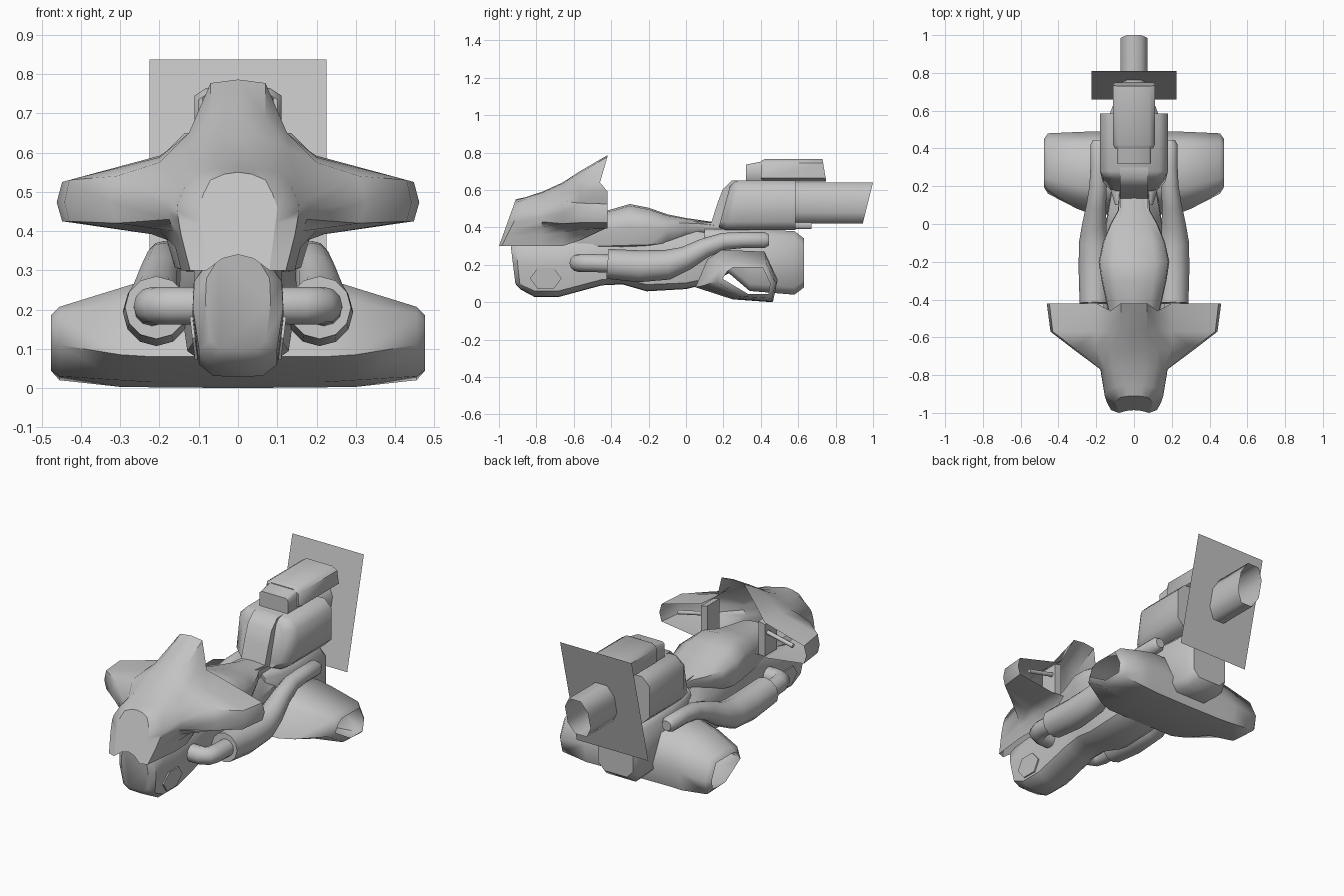
import bpy, bmesh, math
from mathutils import Vector

GREY = bpy.data.materials.new("light_grey")
GREY.diffuse_color = (0.55, 0.55, 0.55, 1)


def finish(name, verts, faces, mirror=False, angle=50, recalc=True):
    me = bpy.data.meshes.new(name)
    me.from_pydata(verts, [], faces)
    bm = bmesh.new()
    bm.from_mesh(me)
    if mirror:
        new = bmesh.ops.duplicate(bm, geom=bm.verts[:] + bm.edges[:] + bm.faces[:])["geom"]
        for v in (g for g in new if isinstance(g, bmesh.types.BMVert)):
            v.co.x *= -1
        bmesh.ops.reverse_faces(bm, faces=[g for g in new if isinstance(g, bmesh.types.BMFace)])
    bmesh.ops.remove_doubles(bm, verts=bm.verts, dist=0.0005)
    if recalc:
        bmesh.ops.recalc_face_normals(bm, faces=bm.faces)
    bm.to_mesh(me)
    bm.free()
    me.materials.append(GREY)
    me.shade_smooth()
    me.set_sharp_from_angle(angle=math.radians(angle))
    ob = bpy.data.objects.new(name, me)
    bpy.context.collection.objects.link(ob)
    return ob


def loft(name, rings, closed=True, caps=(True, True), **kw):
    n = len(rings[0])
    verts = [p for r in rings for p in r]
    faces = []
    for i in range(len(rings) - 1):
        for j in range(n if closed else n - 1):
            k = (j + 1) % n
            faces.append((i*n + j, i*n + k, (i+1)*n + k, (i+1)*n + j))
    if caps[0]:
        faces.append(tuple(range(n)))
    if caps[1]:
        faces.append(tuple(range(len(verts) - n, len(verts))))
    return finish(name, verts, faces, **kw)


def hull_ring(y, zb, zt, hw, slant=0.0):
    """Rounded boat-like ring; slant shifts y along the height."""
    h = zt - zb
    half = [(.55, .01), (.86, .1), (1, .5), (.97, .75), (.6, .96)]
    pts = [(0, 0)] + half + [(0, 1)] + [(-a, b) for a, b in reversed(half)]
    return [(a * hw, y + slant * b, zb + b * h) for a, b in pts]


def box_ring(y, zb, zt, hw, c, slant=0.0, cz=None):
    """Rectangle ring with chamfered corners."""
    cz = cz or c
    pts = [(hw - c, zb), (hw, zb + cz), (hw, zt - cz), (hw - c, zt)]
    pts += [(-x, z) for x, z in reversed(pts)]
    return [(x, y + slant * (z - zb) / (zt - zb), z) for x, z in pts]


def tube(name, path, sides=12, caps=(True, True), **kw):
    """Round tube along (x, y, z, radius) points."""
    pts = [Vector(p[:3]) for p in path]
    rings = []
    for i, p in enumerate(pts):
        t = (pts[min(i + 1, len(pts) - 1)] - pts[max(i - 1, 0)]).normalized()
        u = t.cross(Vector((0, 0, 1))).normalized()
        w = u.cross(t)
        rings.append([tuple(p + path[i][3] * (u * math.cos(a) + w * math.sin(a)))
                      for a in (2 * math.pi * k / sides for k in range(sides))])
    return loft(name, rings, caps=caps, **kw)


# Lower hull with slanted flat nose panel
loft("lower_hull", [hull_ring(*s) for s in (
    (-.912, .098, .34, .083, -.03), (-.885, .068, .34, .115, -.03), (-.81, .028, .35, .116),
    (-.68, .028, .35, .116), (-.45, .09, .40, .115), (-.34, .095, .42, .125),
    (-.21, .058, .42, .15), (.0, .07, .40, .15), (.12, .10, .38, .13), (.24, .16, .36, .11))], angle=35)

# Hexagonal side plates on the nose
hexa = [(-.75 + .085 * math.cos(k * math.pi / 3), .127 + .064 * math.sin(k * math.pi / 3))
        for k in range(6)]
loft("side_plate", [[(x + .12 * (z - .127), y, z) for y, z in hexa] for x in (.109, .1165)], mirror=True)

# Tank and narrow saddle
loft("tank", [hull_ring(*s) for s in (
    (-.62, .28, .47, .10), (-.42, .28, .49, .145), (-.30, .28, .525, .172), (-.2, .285, .505, .187),
    (-.10, .30, .47, .165), (.0, .34, .45, .125), (.07, .36, .44, .085), (.2, .36, .42, .075))])

# Seat back rising into the rear body
loft("seat_back", [[(x, y, z) for y, z in (
    (.02, .39), (.02, .435), (.135, .425), (.165, .52), (.195, .60), (.245, .651), (.3, .651), (.3, .39))]
    for x in (-.075, .075)], angle=75)
loft("rear_body", [box_ring(.175, .40, .62, .125, .03, .06), box_ring(.215, .385, .645, .165, .045, .045),
                   box_ring(.28, .385, .65, .18, .045), box_ring(.585, .385, .65, .18, .045)])

# Lower rear block
loft("rear_block", [box_ring(.10, .30, .39, .10, .02), box_ring(.2, .18, .39, .13, .03),
                    box_ring(.34, .06, .39, .14, .04), box_ring(.58, .04, .38, .13, .04),
                    box_ring(.632, .08, .34, .11, .04)])

# Top pack with small front piece
loft("top_pack", [box_ring(.40, .645, .755, .10, .03, 0, .02), box_ring(.42, .645, .765, .111, .03, 0, .02),
                  box_ring(.75, .645, .765, .111, .03, -.02, .02)])
loft("top_pack_front", [box_ring(.32, .64, .735, .09, .012), box_ring(.42, .64, .755, .09, .012)])

# Open exhaust nozzle and bracket
loft("nozzle", [box_ring(.5, .42, .64, .072, .035, 0, .06), box_ring(.945, .42, .64, .072, .035, .055, .06)],
     caps=(False, False), angle=65)
loft("nozzle_bracket", [box_ring(.56, .39, .44, .04, .01), box_ring(.67, .39, .44, .04, .01)])

# Tilted rear panel
finish("rear_panel", [(-.225, .66, .225), (.225, .66, .225), (.225, .81, .837), (-.225, .81, .837)],
       [(0, 1, 2, 3)], recalc=False)

# Rear wing: a hollow shell open at the tips
wing = ((0, ((.05, .08), (.12, .23), (.19, .28), (.42, .27), (.49, .12), (.46, .0), (.25, .015))),
        (.22, ((.05, .08), (.115, .23), (.19, .28), (.42, .27), (.49, .12), (.46, .002), (.25, .015))),
        (.30, ((.08, .085), (.135, .22), (.2, .255), (.425, .25), (.487, .11), (.465, .003), (.26, .02))),
        (.455, ((.16, .11), (.19, .19), (.24, .207), (.43, .207), (.48, .1), (.46, .02), (.29, .03))),
        (.477, ((.195, .125), (.22, .165), (.25, .185), (.41, .185), (.45, .1), (.44, .045), (.33, .045))))
loft("rear_wing", [[(x, y, z) for y, z in r] for x, r in wing], caps=(False, False), mirror=True, angle=65)

# Side pipes: sleeve running back, elbow in front
tube("side_pipe", [(.208, -.42, .205, .08), (.208, -.25, .192, .085), (.212, -.1, .20, .08),
                   (.21, 0, .235, .064), (.2, .1, .29, .052), (.19, .2, .325, .046),
                   (.188, .3, .332, .043), (.188, .42, .332, .043), (.188, .445, .332, .028)], mirror=True)
tube("pipe_elbow", [(.06, -.575, .21, .048), (.17, -.575, .21, .048), (.205, -.56, .21, .048),
                    (.218, -.52, .21, .048), (.218, -.40, .205, .048)], mirror=True)

# Front cowl: half shell from the lower edge over the winglet to the crest (last value moves y)
cowl = (
    (-1.0, .36, ((.08, .30), (.085, .34), (.09, .38), (.095, .42), (.098, .44), (.1, .46), (.088, .495),
                 (.07, .53), (.035, .545), (0, .55))),
    (-.985, .5, ((.122, .3), (.135, .35), (.145, .39), (.152, .43), (.155, .45), (.153, .475), (.132, .52),
                 (.1, .55), (.05, .56), (0, .562))),
    (-.77, 0, ((.145, .3), (.16, .36), (.165, .40), (.175, .43), (.178, .455), (.175, .48), (.15, .53),
               (.11, .57), (.06, .585), (0, .59))),
    (-.66, 0, ((.14, .3), (.16, .37), (.2, .40), (.31, .42), (.325, .475), (.31, .54), (.2, .575),
               (.13, .61), (.07, .635), (0, .64))),
    (-.57, 0, ((.13, .33), (.16, .385), (.22, .392), (.43, .425), (.442, .473), (.43, .53), (.2, .588),
               (.125, .65), (.07, .69), (0, .698))),
    (-.42, 0, ((.13, .40), (.17, .40), (.22, .395), (.448, .425), (.462, .473), (.448, .525), (.2, .592),
               (.125, .64, -.04), (.07, .777), (0, .786))))
loft("front_cowl", [[(p[0], y + s * (p[1] - .3) + sum(p[2:]), p[1]) for p in r] for y, s, r in cowl],
     closed=False, caps=(False, False), mirror=True)

# Inner walls behind the winglets
loft("cowl_wall", [[(x, y, z) for x, z in ((.16, .4), (.2, .4), (.2, .58), (.16, .59))]
                   for y in (-.53, -.422)], mirror=True)

# Sloped nose panel with an arched lower edge
half = cowl[0][2]
edge = list(half) + [(-x, z) for x, z in reversed(half[:-1])] + [(-.04, .33), (0, .34), (.04, .33)]
finish("nose_panel", [(x, -1 + .36 * (z - .3), z) for x, z in edge], [tuple(range(len(edge)))], recalc=False)

# Handlebars inside the cowl
tube("handlebar", [(.18, -.45, .53, .012), (.36, -.45, .49, .012)], sides=8, mirror=True)
